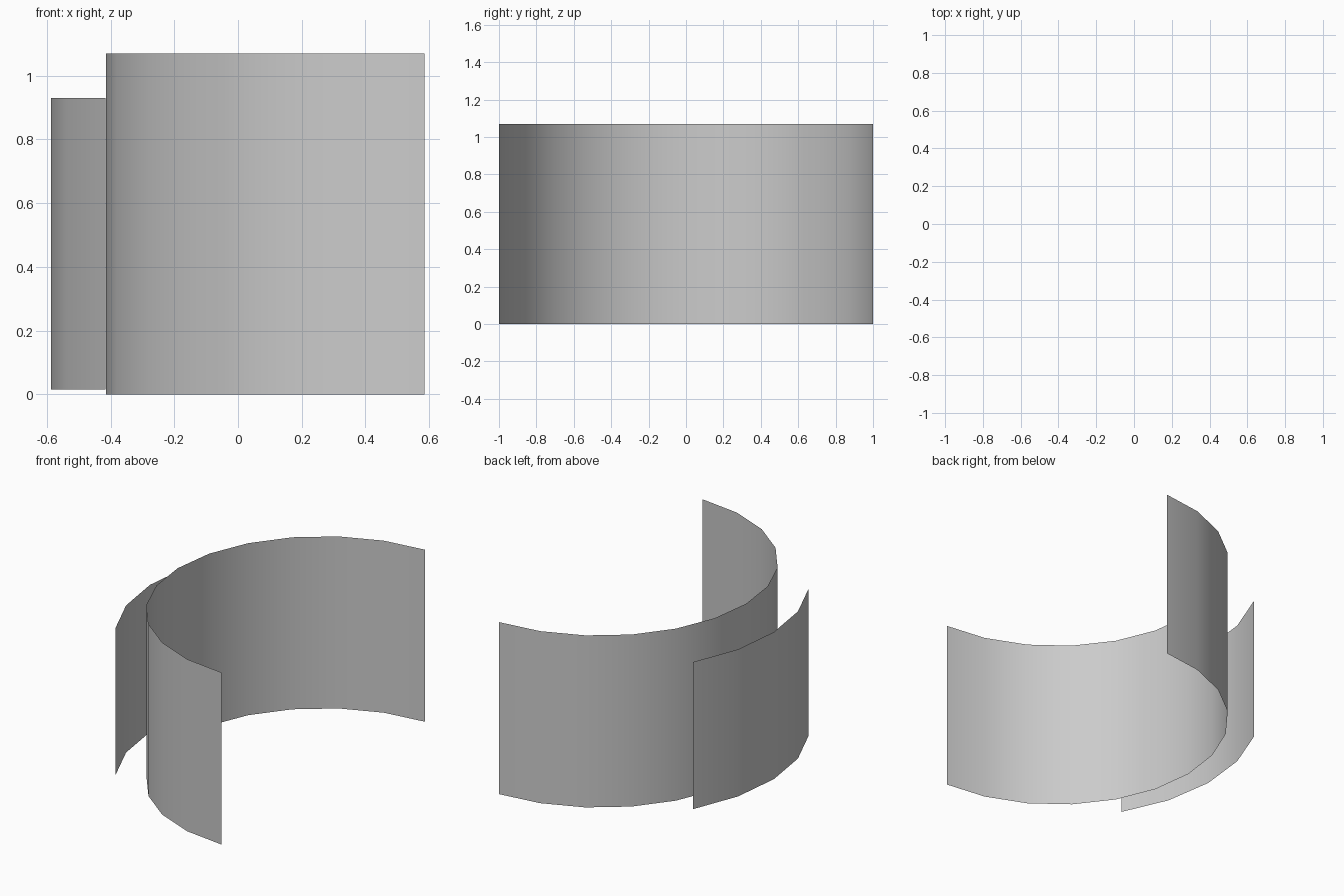
import bpy, bmesh
from math import cos, sin, radians

if "Cube" in bpy.data.objects:
    bpy.data.objects.remove(bpy.data.objects["Cube"])

CENTRE_X = 0.586  # shared arc centre, on y = 0


def curved_sheet(name, radius, start, end, segments, z0, z1):
    """Zero-thickness wall swept along an arc (angles in degrees)."""
    bm = bmesh.new()
    columns = []
    for i in range(segments + 1):
        a = radians(start + (end - start) * i / segments)
        x, y = CENTRE_X + radius * cos(a), radius * sin(a)
        columns.append((bm.verts.new((x, y, z0)), bm.verts.new((x, y, z1))))
    for (a0, a1), (b0, b1) in zip(columns, columns[1:]):
        bm.faces.new((a0, b0, b1, a1)).smooth = True
    mesh = bpy.data.meshes.new(name)
    bm.to_mesh(mesh)
    bm.free()
    obj = bpy.data.objects.new(name, mesh)
    bpy.context.collection.objects.link(obj)
    return obj


# Tall half-round wall, open toward +x
curved_sheet("main_wall", 1.0, 90, 270, 12, 0.0, 1.07)

# Shorter outer panel standing just behind it, turned very slightly
curved_sheet("outer_panel", 1.173, 151.3, 211.3, 4, 0.015, 0.93)
